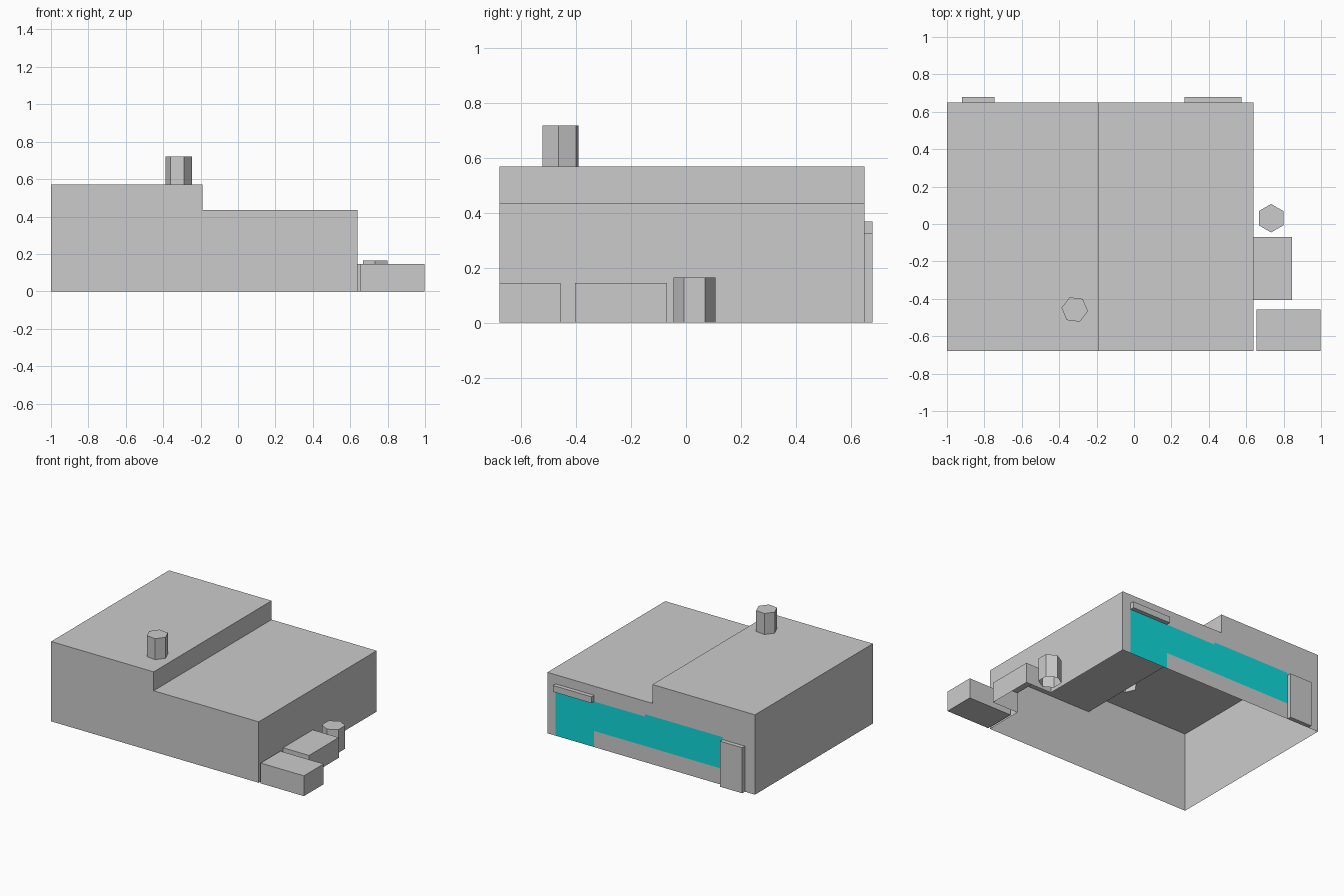
import bpy, bmesh, math
from mathutils import Vector

if "Cube" in bpy.data.objects:
    bpy.data.objects.remove(bpy.data.objects["Cube"])

L, R, S = -1.0, 0.64, -0.19          # left, right, roof step
F, B = -0.68, 0.65                   # front, back
HI, LO, AN = 0.57, 0.435, 0.145      # heights: tall roof, low roof, annex


def finish(name, bm, color=None):
    me = bpy.data.meshes.new(name)
    bm.to_mesh(me)
    bm.free()
    ob = bpy.data.objects.new(name, me)
    bpy.context.collection.objects.link(ob)
    if color:
        mat = bpy.data.materials.new(name)
        mat.diffuse_color = color
        mat.use_nodes = True
        mat.node_tree.nodes["Principled BSDF"].inputs["Base Color"].default_value = mat.diffuse_color
        me.materials.append(mat)
    return ob


def poly(bm, pts, out):
    """Add one flat face whose normal points along out."""
    f = bm.faces.new([bm.verts.new(p) for p in pts])
    f.normal_update()
    if f.normal.dot(Vector(out)) < 0:
        f.normal_flip()


def box(name, x0, x1, y0, y1, z0, z1):
    bm = bmesh.new()
    bmesh.ops.create_cube(bm, size=1)
    for v in bm.verts:
        v.co = ((x0 + x1) / 2 + v.co.x * (x1 - x0),
                (y0 + y1) / 2 + v.co.y * (y1 - y0),
                (z0 + z1) / 2 + v.co.z * (z1 - z0))
    return finish(name, bm)


def ring(cx, cy, r, rot):
    return [(cx + r * math.cos(math.radians(rot + 60 * i)),
             cy + r * math.sin(math.radians(rot + 60 * i))) for i in range(6)]


def hex_post(name, pts, z0, z1):
    """Hexagonal post with a top cap and an open bottom."""
    bm = bmesh.new()
    lo = [bm.verts.new((x, y, z0)) for x, y in pts]
    hi = [bm.verts.new((x, y, z1)) for x, y in pts]
    bm.faces.new(hi)
    for i in range(6):
        j = (i + 1) % 6
        bm.faces.new((lo[i], lo[j], hi[j], hi[i]))
    return finish(name, bm)


def rect_x(x, y0, y1, z0, z1):
    return [(x, y0, z0), (x, y1, z0), (x, y1, z1), (x, y0, z1)]


def rect_z(x0, x1, y0, y1, z):
    return [(x0, y0, z), (x1, y0, z), (x1, y1, z), (x0, y1, z)]


def rect_y(x0, x1, y, z0, z1):
    return [(x0, y, z0), (x1, y, z0), (x1, y, z1), (x0, y, z1)]


# Glazed facade outline (x, z), from the ground up and around
glass = [(0.575, 0), (0.575, 0.325), (-0.13, 0.325), (-0.13, 0.342),
         (-0.745, 0.342), (-0.745, 0.115), (0.27, 0.115), (0.27, 0)]
AX, AY0, AY1 = 0.845, -0.405, -0.07  # annex extents

# Main walls, open underneath
bm = bmesh.new()
top = [(R, LO), (S, LO), (S, HI), (L, HI)]
poly(bm, [(x, F, z) for x, z in [(L, 0), (R, 0)] + top], (0, -1, 0))
poly(bm, [(x, B, z) for x, z in [(R, 0)] + top + [(L, 0)] + glass[::-1]], (0, 1, 0))
poly(bm, rect_x(L, F, B, 0, HI), (-1, 0, 0))
poly(bm, rect_x(S, F, B, LO, HI), (1, 0, 0))
poly(bm, [(R, y, z) for y, z in [(F, 0), (AY0, 0), (AY0, AN), (AY1, AN), (AY1, 0),
                                 (B, 0), (B, LO), (F, LO)]], (1, 0, 0))
poly(bm, rect_z(S, R, F, B, LO), (0, 0, 1))
finish("building_walls", bm)

# Tall roof with an opening under the chimney
chimney = ring(-0.317, -0.457, 0.071, -7)
bm = bmesh.new()
edges = []
for loop in ([(L, F), (S, F), (S, B), (L, B)], chimney):
    vs = [bm.verts.new((x, y, HI)) for x, y in loop]
    edges += [bm.edges.new((vs[i - 1], vs[i])) for i in range(len(vs))]
bmesh.ops.triangle_fill(bm, edges=edges, use_beauty=True, normal=(0, 0, 1))
for f in bm.faces:
    f.normal_update()
    if f.normal.z < 0:
        f.normal_flip()
finish("tall_roof", bm)
hex_post("chimney", chimney, HI, 0.72)

# Low annex, open to the main hall and underneath
bm = bmesh.new()
poly(bm, rect_z(R, AX, AY0, AY1, AN), (0, 0, 1))
poly(bm, rect_x(AX, AY0, AY1, 0, AN), (1, 0, 0))
poly(bm, rect_y(R, AX, AY0, 0, AN), (0, -1, 0))
poly(bm, rect_y(R, AX, AY1, 0, AN), (0, 1, 0))
finish("annex", bm)

# Coloured glazing set flush in the back wall
bm = bmesh.new()
poly(bm, [(x, B, z) for x, z in glass], (0, 1, 0))
finish("glazing", bm, (0.005, 0.7, 0.7, 1))

# Separate small parts
box("side_block", 0.655, 0.997, F, -0.457, 0, AN)
hex_post("tank", ring(0.733, 0.031, 0.076, 30), 0, 0.165)
box("door_panel", -0.92, -0.745, B, 0.68, 0, 0.325)
box("entrance_canopy", 0.27, 0.575, B, 0.68, 0.325, 0.37)
